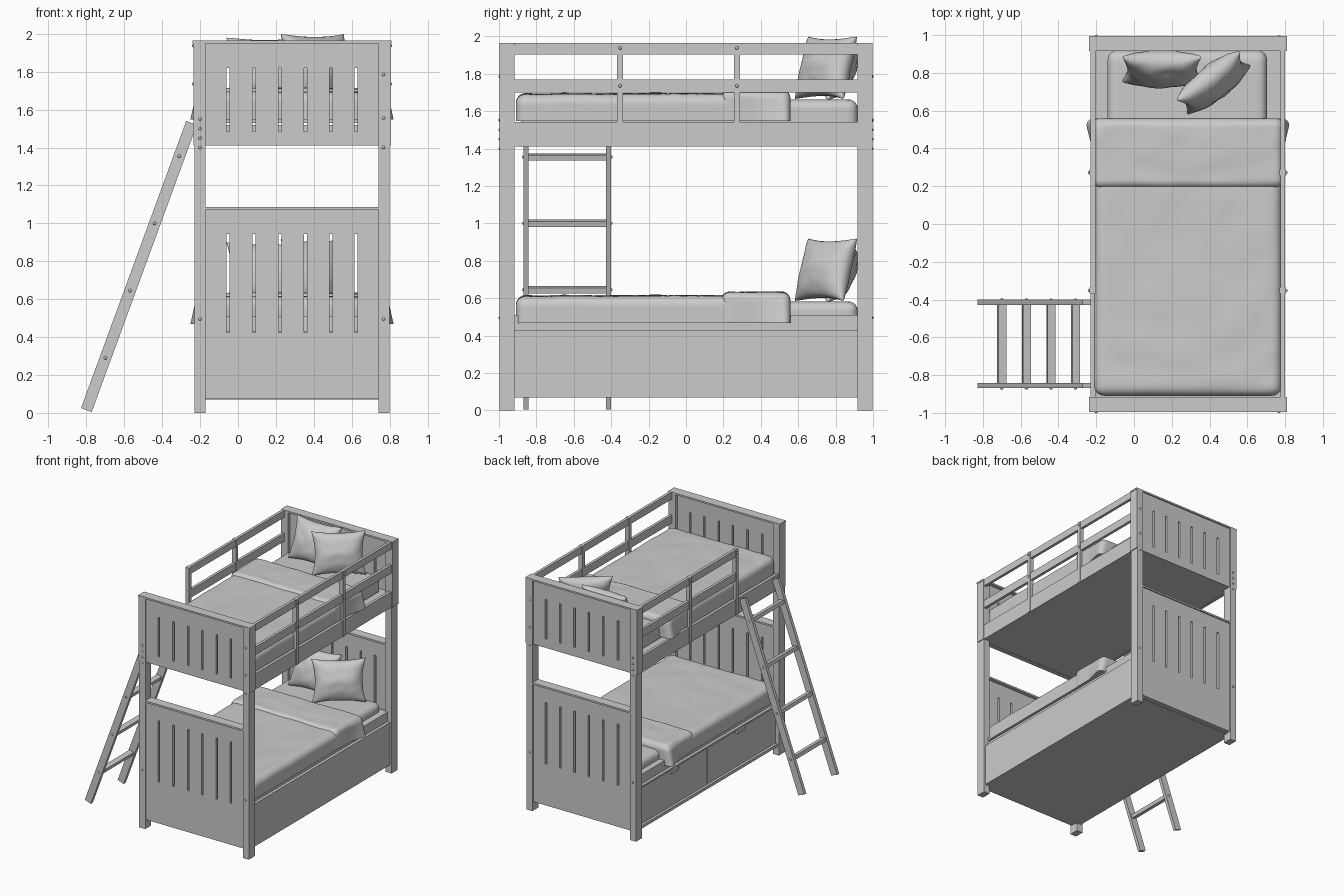
import bpy, bmesh, math
from mathutils import Vector, Matrix, noise

if "Cube" in bpy.data.objects:
    bpy.data.objects.remove(bpy.data.objects["Cube"])

grey = bpy.data.materials.new("soft grey")
grey.diffuse_color = (0.6, 0.6, 0.6, 1)
grey.use_nodes = True
grey.node_tree.nodes["Principled BSDF"].inputs["Base Color"].default_value = grey.diffuse_color
CX = 0.285          # centre of the bed across its width
LIFT = 1.08         # height from the lower to the upper bedding


def finish(name, bm, smooth=False):
    bmesh.ops.recalc_face_normals(bm, faces=bm.faces)
    me = bpy.data.meshes.new(name)
    bm.to_mesh(me)
    bm.free()
    me.materials.append(grey)
    ob = bpy.data.objects.new(name, me)
    bpy.context.collection.objects.link(ob)
    if smooth:
        bpy.context.view_layer.objects.active = ob
        ob.select_set(True)
        bpy.ops.object.shade_smooth_by_angle(angle=math.radians(50))
        ob.select_set(False)
    return ob


def add_box(bm, x0, x1, y0, y1, z0, z1):
    m = Matrix.Translation(((x0 + x1) / 2, (y0 + y1) / 2, (z0 + z1) / 2))
    m = m @ Matrix.Diagonal((x1 - x0, y1 - y0, z1 - z0, 1))
    bmesh.ops.create_cube(bm, size=1, matrix=m)


def boxes(name, dims):
    bm = bmesh.new()
    for d in dims:
        add_box(bm, *d)
    return finish(name, bm)


# Posts, end panels and caps, the same at foot (-1) and head (+1)
SLOTS = [-0.052, 0.085, 0.222, 0.355, 0.490, 0.622]


def end_panel(name, s, z0, z1, slot0, slot1):
    """Panel with six vertical slots made from slats and two rails."""
    ya, yb = sorted((s * 0.945, s * 0.985))
    x0, x1 = -0.18, 0.75
    dims = [(x0, x1, ya, yb, z0, slot0), (x0, x1, ya, yb, slot1, z1)]
    edges = [x0] + [e for c in SLOTS for e in (c - 0.008, c + 0.008)] + [x1]
    for a, b in zip(edges[::2], edges[1::2]):
        dims.append((a, b, ya, yb, slot0, slot1))
    boxes(name, dims)


for s, end in ((-1, "foot"), (1, "head")):
    ya, yb = sorted((s * 0.916, s * 0.996))
    posts = []
    for side in (-1, 1):
        xa, xb = sorted((CX + side * 0.457, CX + side * 0.514))
        posts.append((xa, xb, ya, yb, 0, 1.41))
        xa, xb = sorted((CX + side * 0.457, CX + side * 0.521))
        posts.append((xa, xb, ya, yb, 1.41, 1.955))
    boxes(end + "_posts", posts)
    end_panel(end + "_lower_panel", s, 0.075, 1.08, 0.425, 0.945)
    end_panel(end + "_upper_panel", s, 1.41, 1.955, 1.485, 1.82)
    boxes(end + "_lower_cap", [(-0.175, 0.745, ya, yb, 1.072, 1.087)])
    boxes(end + "_upper_cap", [(CX - 0.524, CX + 0.524, ya, yb, 1.95, 1.964)])

# Lower base: body, ledge, drawer fronts and handles
boxes("base_body", [(-0.185, 0.785, -0.945, 0.945, 0.07, 0.43)])
boxes("base_platform", [(-0.19, 0.76, -0.93, 0.93, 0.43, 0.51)])
boxes("drawer_surround", [(-0.215, -0.18, -0.92, 0.92, 0.07, 0.095),
                          (-0.215, -0.18, -0.92, 0.92, 0.415, 0.43)])
boxes("drawer_fronts", [(-0.2, -0.18, -0.915, -0.004, 0.10, 0.41),
                        (-0.2, -0.18, 0.004, 0.915, 0.10, 0.41)])
boxes("drawer_handles", [(-0.222, -0.195, y - 0.05, y + 0.05, 0.385, 0.41) for y in (-0.43, 0.46)])

# Upper bunk: platform, side boards and guard rails
boxes("upper_platform", [(-0.225, 0.795, -0.945, 0.945, 1.412, 1.52)])
for side, name, y0 in ((1, "right", -0.92), (-1, "left", -0.37)):
    xa, xb = sorted((CX + side * 0.49, CX + side * 0.514))
    boxes(name + "_side_board", [(xa, xb, -0.92, 0.92, 1.41, 1.542)])
    boxes(name + "_guard_rails", [(xa, xb, y0, 0.92, 1.903, 1.963),
                                  (xa, xb, y0, 0.92, 1.70, 1.768)])
    xa, xb = sorted((CX + side * 0.485, CX + side * 0.52))
    boxes(name + "_guard_uprights", [(xa, xb, y - 0.016, y + 0.016, 1.41, 1.964)
                                     for y in (-0.352, 0.272)])

# Leaning ladder
foot, top = Vector((-0.80, 0, 0.015)), Vector((-0.245, 0, 1.53))
lean = math.atan2(top.x - foot.x, top.z - foot.z)
length = (top - foot).length
bm = bmesh.new()
for y in (-0.855, -0.415):
    add_box(bm, -0.03, 0.03, y - 0.014, y + 0.014, 0, length)
bmesh.ops.transform(bm, matrix=Matrix.Translation(foot) @ Matrix.Rotation(lean, 4, 'Y'),
                    verts=bm.verts)
finish("ladder_rails", bm)
RUNGS = [(-0.70, 0.29), (-0.57, 0.645), (-0.44, 1.0), (-0.31, 1.355)]
bm = bmesh.new()
for x, z in RUNGS:
    start = len(bm.verts)
    add_box(bm, -0.021, 0.021, -0.85, -0.415, -0.015, 0.015)
    bm.verts.ensure_lookup_table()
    bmesh.ops.transform(bm, verts=bm.verts[start:],
                        matrix=Matrix.Translation((x, 0, z)) @ Matrix.Rotation(0.25, 4, 'Y'))
finish("ladder_rungs", bm)

# Round bolt heads
bolts = []
for s in (-1, 1):
    bolts += [(-0.20, s * 0.993, z) for z in (0.495, 1.40, 1.45, 1.50, 1.55)]
    bolts += [(0.768, s * 0.993, z) for z in (0.495, 1.40, 1.555, 1.785)]
    bolts += [(CX + s * 0.52, y, z) for y in (-0.352, 0.272) for z in (1.735, 1.937)]
bolts += [(x, y, z) for x, z in RUNGS for y in (-0.868, -0.402)]
bm = bmesh.new()
for p in bolts:
    bmesh.ops.create_uvsphere(bm, u_segments=10, v_segments=6, radius=0.009,
                              matrix=Matrix.Translation(p))
finish("bolts", bm, True)


def soft_slab(name, x0, x1, y0, y1, z0, z1, r, wrinkle=0.0, flare=0.0):
    """Slab with rounded top and straight hem; flare widens the hem at the head end."""
    zl = z0 - r     # rounded underside is cut off flat at z0
    half = Vector(((x1 - x0) / 2, (y1 - y0) / 2, (z1 - zl) / 2))
    mid = Vector(((x0 + x1) / 2, (y0 + y1) / 2, (zl + z1) / 2))
    bm = bmesh.new()
    bmesh.ops.create_cube(bm, size=2)
    bmesh.ops.subdivide_edges(bm, edges=bm.edges[:], cuts=31, use_grid_fill=True)
    rz = min(r, half.z * 0.95)
    rad = (r, r, rz)
    for v in bm.verts:
        # pack more rows near the rims, then round the rims
        p = Vector([math.sin(c * math.pi / 2) * h for c, h in zip(v.co, half)])
        core = Vector([max(-h + k, min(h - k, c)) for c, h, k in zip(p, half, rad)])
        d = Vector([(c - q) / k for c, q, k in zip(p, core, rad)])
        if d.length > 1e-6:
            d *= max(abs(c) for c in d) / d.length
        p = core + Vector([a * b for a, b in zip(d, rad)])
        w = p + mid
        w.z = max(w.z, z0)
        hem = (z1 - w.z) / (z1 - z0) * max(0, p.y / half.y)
        w.x += flare * hem * p.x / half.x
        if w.z > z0 + 0.01:
            n = noise.noise(Vector((w.x * 5, w.y * 7, 0.3)))
            n += 0.5 * noise.noise(Vector((w.x * 14, w.y * 11, 2.3)))
            w.z += wrinkle * n * (w.z - z0) / (z1 - z0)
        v.co = w
    return finish(name, bm, True)


def cushion(name, pos, yaw, tilt, w, h, t):
    """Square cushion with pointed corners and drawn-in sides."""
    n = 20
    bm = bmesh.new()
    for sgn in (-1, 1):
        rows = []
        for j in range(n + 1):
            row = []
            for i in range(n + 1):
                u = math.sin((2 * i / n - 1) * math.pi / 2)
                v = math.sin((2 * j / n - 1) * math.pi / 2)
                fat = (max(0, 1 - u * u) * max(0, 1 - v * v)) ** 0.42
                dent = 0.012 * noise.noise(Vector((u * 2.5, v * 2.5, sgn * 3 + yaw)))
                row.append(bm.verts.new((w * u * (1 - 0.13 * (1 - v * v)),
                                         sgn * t * fat + dent * fat,
                                         h * v * (1 - 0.11 * (1 - u * u)))))
            rows.append(row)
        for a, b in zip(rows, rows[1:]):
            for i in range(n):
                bm.faces.new((a[i], a[i + 1], b[i + 1], b[i]))
    bmesh.ops.remove_doubles(bm, verts=bm.verts[:], dist=1e-5)
    m = Matrix.Translation(pos) @ Matrix.Rotation(yaw, 4, 'Z') @ Matrix.Rotation(tilt, 4, 'X')
    bmesh.ops.transform(bm, matrix=m, verts=bm.verts)
    return finish(name, bm, True)


# Bedding, repeated on both bunks
for bunk, dz in (("lower", 0), ("upper", LIFT)):
    soft_slab(bunk + "_mattress", -0.14, 0.705, -0.88, 0.918, 0.45 + dz, 0.582 + dz, 0.05)
    soft_slab(bunk + "_duvet", -0.212, 0.782, -0.91, 0.50, 0.468 + dz, 0.613 + dz, 0.055, 0.007)
    soft_slab(bunk + "_duvet_fold", -0.216, 0.786, 0.19, 0.558, 0.468 + dz, 0.632 + dz, 0.045,
              0.007, 0.045)
    cushion(bunk + "_back_cushion", (0.148, 0.82, 0.74 + dz), 0.0, -0.38, 0.21, 0.172, 0.085)
    cushion(bunk + "_front_cushion", (0.42, 0.748, 0.752 + dz), 0.66, -0.27, 0.21, 0.173, 0.085)
